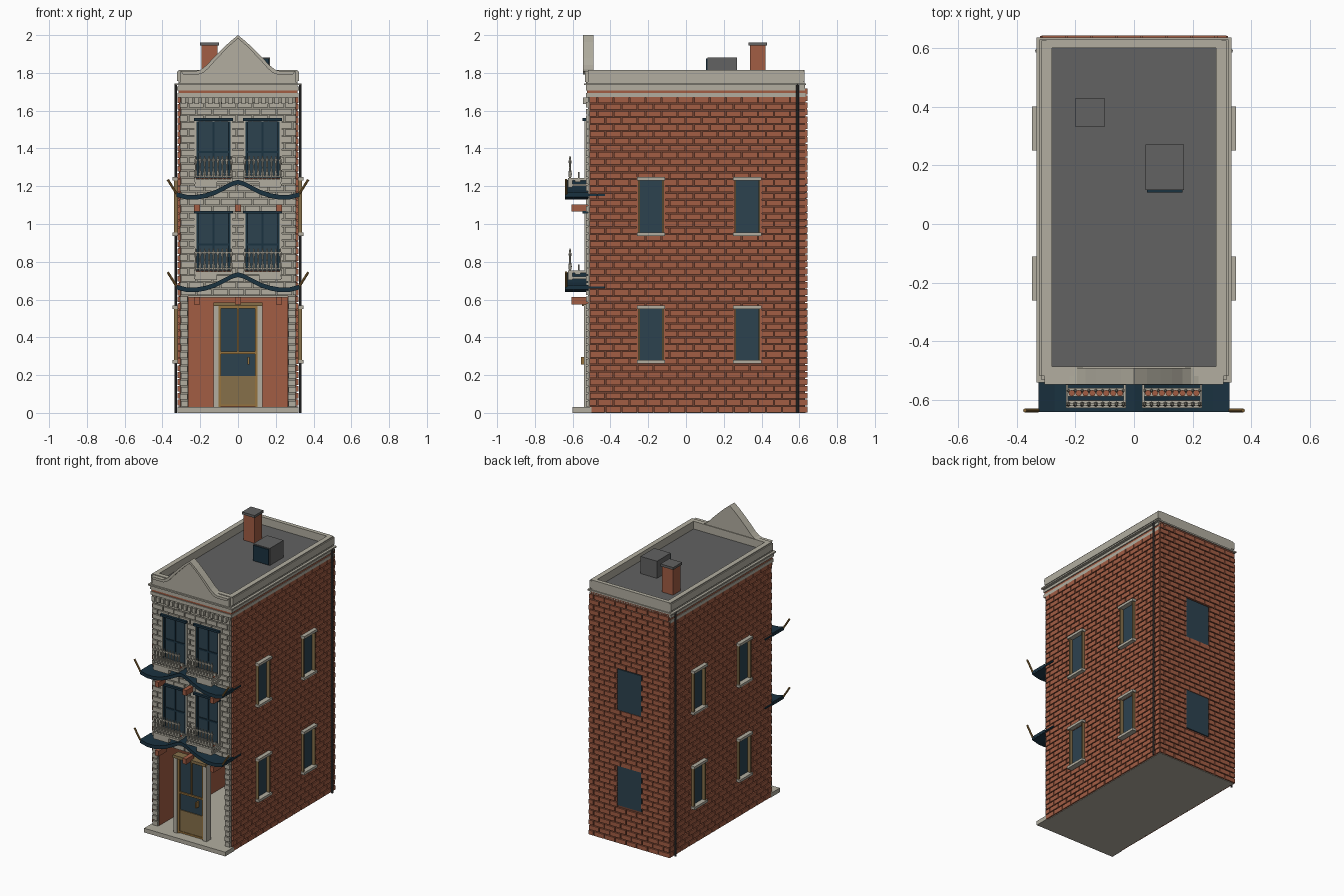
import bpy, bmesh
from mathutils import Matrix, Vector

if "Cube" in bpy.data.objects:
    bpy.data.objects.remove(bpy.data.objects["Cube"])


def material(name, r, g, b):
    lin = [((c / 255 + 0.055) / 1.055) ** 2.4 for c in (r, g, b)] + [1]
    m = bpy.data.materials.new(name)
    m.use_nodes = True
    m.diffuse_color = lin
    m.node_tree.nodes["Principled BSDF"].inputs["Base Color"].default_value = lin
    return m


BRICK = material("red brick", 162, 93, 68)
MORTAR = material("brown mortar", 112, 66, 50)
STONE = material("pale stone", 178, 174, 160)
JOINT = material("stone joint", 150, 146, 134)
ROOF = material("roof grey", 98, 98, 98)
GLASS = material("window glass", 44, 66, 79)
TEAL = material("dark teal", 26, 50, 64)
WOOD = material("golden wood", 150, 115, 62)
PANEL = material("tan panel", 134, 112, 74)
IRON = material("dark iron", 62, 62, 62)


def finish(name, bm, mat):
    bmesh.ops.recalc_face_normals(bm, faces=bm.faces)
    me = bpy.data.meshes.new(name)
    bm.to_mesh(me)
    bm.free()
    me.materials.append(mat)
    ob = bpy.data.objects.new(name, me)
    bpy.context.collection.objects.link(ob)
    return ob


def add_box(bm, a, b):
    a, b = Vector(a), Vector(b)
    size = [abs(p - q) for p, q in zip(a, b)]
    bmesh.ops.create_cube(bm, size=1, matrix=Matrix.Translation((a + b) / 2) @ Matrix.Diagonal((*size, 1)))


def boxes(name, mat, *pairs):
    bm = bmesh.new()
    for a, b in pairs:
        add_box(bm, a, b)
    return finish(name, bm, mat)


def add_rod(bm, a, b, r, r2=None, n=8):
    a, b = Vector(a), Vector(b)
    turn = (b - a).to_track_quat("Z", "Y").to_matrix().to_4x4()
    bmesh.ops.create_cone(bm, cap_ends=True, segments=n, radius1=r, radius2=r if r2 is None else r2,
                          depth=(b - a).length, matrix=Matrix.Translation((a + b) / 2) @ turn)


def extrude_profile(name, pts, y0, y1, mat):
    bm = bmesh.new()
    face = bm.faces.new([bm.verts.new((x, y0, z)) for x, z in pts])
    new = bmesh.ops.extrude_face_region(bm, geom=[face])["geom"]
    bmesh.ops.translate(bm, vec=(0, y1 - y0, 0), verts=[v for v in new if isinstance(v, bmesh.types.BMVert)])
    return finish(name, bm, mat)


def brick_field(name, mat, place, u0, u1, z0, z1, holes=()):
    """Lay raised bricks in staggered courses, leaving rectangular holes."""
    bm = bmesh.new()
    pitch, gap, depth = 0.085, 0.0065, 0.012
    rows = round((z1 - z0) / 0.0365)
    course = (z1 - z0) / rows
    for r in range(rows):
        low, high = z0 + r * course + gap / 2, z0 + (r + 1) * course - gap / 2
        mid = (low + high) / 2
        spans = [(u0, u1)]
        for ha, hb, hz0, hz1 in holes:
            if hz0 < mid < hz1:
                spans = [s for a, b in spans for s in ((a, min(b, ha)), (max(a, hb), b)) if s[1] - s[0] > 0.01]
        for a, b in spans:
            u = u0 - (pitch / 2 if r % 2 else 0)
            while u < b:
                left, right = max(u + gap / 2, a), min(u + pitch - gap / 2, b)
                if right - left > 0.008:
                    add_box(bm, place(left, low, 0), place(right, high, depth))
                u += pitch
    return finish(name, bm, mat)


# Shell: hollow ground floor with solid upper storeys
boxes("base_step", STONE, ((-.32, -.6, 0), (.32, -.5, .03)), ((-.27, -.5, 0), (.27, .59, .03)),
      ((-.31, -.5, 0), (.31, .632, .005)))
boxes("upper_core", MORTAR, ((-.31, -.51, .62), (.31, .63, 1.74)))
boxes("ground_walls", MORTAR, *[((s * .27, -.51, .005), (s * .31, .63, .62)) for s in (-1, 1)],
      ((-.27, .59, .005), (.27, .63, .62)))
boxes("room_lining", BRICK, *[((s * .263, -.51, .03), (s * .27, .59, .62)) for s in (-1, 1)],
      ((-.263, .58, .03), (.263, .59, .62)))
boxes("room_ceiling", STONE, ((-.263, -.51, .612), (.263, .58, .62)))
boxes("front_backing", JOINT, ((-.304, -.518, .62), (.304, -.51, 1.74)),
      *[((s * .265, -.518, .03), (s * .304, -.51, .62)) for s in (-1, 1)])

# Brickwork
WIN_Z = ((.27, .56), (.945, 1.24))
SIDE_Y = (-.185, .325)
side_holes = [(y - .075, y + .075, a, b) for y in SIDE_Y for a, b in WIN_Z]
for s, label in ((1, "left"), (-1, "right")):
    brick_field(label + "_bricks", BRICK, lambda u, z, d, s=s: (s * (.308 + d), u, z),
                -.512, .64, 0, 1.675, side_holes)
brick_field("back_bricks", BRICK, lambda u, z, d: (u, .63 + d, z), -.315, .315, 0, 1.72,
            [(-.095, .095, a, b) for a, b in WIN_Z])
FLOORS = (.745, 1.235)
front_holes = [(min(s * .03, s * .23), max(s * .03, s * .23), f, f + .32) for f in FLOORS for s in (-1, 1)]
front = lambda u, z, d: (u, -.518 - d, z)
brick_field("front_bricks", STONE, front, -.306, .306, .62, 1.65, front_holes)
for s, label in ((1, "left"), (-1, "right")):
    brick_field(label + "_entry_pier", STONE, front, *sorted((s * .265, s * .306)), .03, .62)

# Side windows with projecting surrounds, and plain rear windows
for s, label in ((1, "left"), (-1, "right")):
    for y in SIDE_Y:
        for a, b in WIN_Z:
            boxes(label + "_window_glass", GLASS, ((s * .305, y - .062, a), (s * .314, y + .062, b)))
            boxes(label + "_window_jambs", PANEL,
                  *[((s * .305, y + t * .059, a), (s * .338, y + t * .068, b)) for t in (-1, 1)])
            boxes(label + "_window_reveal", BRICK,
                  *[((s * .305, y + t * .068, a), (s * .32, y + t * .077, b)) for t in (-1, 1)])
            boxes(label + "_window_sill_lintel", STONE,
                  *[((s * .305, y - .075, z - .009), (s * .348, y + .075, z + .009)) for z in (a, b)])
boxes("rear_window_glass", GLASS, *[((-.095, .625, a), (.095, .637, b)) for a, b in WIN_Z])

# Front windows
for f in FLOORS:
    for s, label in ((1, "left"), (-1, "right")):
        c = s * .13
        boxes(label + "_front_glass", GLASS, ((c - .095, -.522, f), (c + .095, -.515, f + .315)))
        boxes(label + "_front_sash", TEAL, ((c - .005, -.527, f), (c + .005, -.515, f + .315)),
              ((c - .09, -.527, f + .14), (c + .09, -.515, f + .152)),
              *[((c + t * .078, -.53, f), (c + t * .09, -.515, f + .315)) for t in (-1, 1)],
              ((c - .103, -.548, f + .31), (c + .103, -.515, f + .325)))
        boxes(label + "_front_surround", STONE,
              *[((c + t * .09, -.537, f), (c + t * .102, -.515, f + .31)) for t in (-1, 1)])

# Balconies: sill planks, corbel, railing with turned balusters, low pots
BALUSTER = ((0, .004), (.03, .0095), (.062, .004), (.095, .0075), (.125, .003))
for f in FLOORS:
    for s, label in ((1, "left"), (-1, "right")):
        c = s * .13
        boxes(label + "_balcony", STONE, ((c - .1, -.626, f - .012), (c + .1, -.602, f + .003)),
              ((c - .1, -.588, f - .012), (c + .1, -.558, f - .004)),
              ((s * .11, -.626, f - .042), (s * .228, -.6, f - .012)),
              ((c - .102, -.619, f + .015), (c + .102, -.609, f + .023)),
              ((c - .102, -.619, f + .1), (c + .102, -.609, f + .107)))
        boxes(label + "_balcony_ends", STONE,
              *[((c + t * .094, -.626, f + z), (c + t * .102, -.518, f + z + .012))
                for t in (-1, 1) for z in (-.035, -.004)])
        bm, pots = bmesh.new(), bmesh.new()
        for i in range(9):
            x = c - .094 + i * .0235
            for (z0, r0), (z1, r1) in zip(BALUSTER, BALUSTER[1:]):
                add_rod(bm, (x, -.614, f + z0), (x, -.614, f + z1), r0, r1, 6)
            add_rod(bm, (x, -.568, f - .006), (x, -.568, f + .04), .006, .003, 6)
            if i < 8:
                add_rod(pots, (x + .012, -.576, f - .008), (x + .012, -.576, f + .008), .008, .011)
        finish(label + "_balusters", bm, STONE)
        finish(label + "_flower_pots", pots, BRICK)

# Swept awnings with poles, side rails and beam ends
half = [(0, .074), (.03, .066), (.07, .045), (.12, .02), (.17, .003), (.22, -.006), (.27, -.006), (.325, .008)]
wave = [(-x, z) for x, z in half[:0:-1]] + half
for f in FLOORS:
    z0 = f - .075
    top = [(x, z0 + z) for x, z in wave]
    extrude_profile("awning", top + [(x, z - .025) for x, z in reversed(top)], -.64, -.515, TEAL)
    boxes("awning_side_rails", TEAL,
          *[((s * .318, -.64, z0 - .012), (s * .326, -.43, z0 - .002)) for s in (-1, 1)])
    bm = bmesh.new()
    for s in (-1, 1):
        add_rod(bm, (s * .325, -.635, z0), (s * .372, -.635, z0 + .075), .0065)
    finish("awning_poles", bm, WOOD)
    boxes("beam_ends", BRICK, *[((x - .015, -.605, f - .17), (x + .015, -.515, f - .132)) for x in (-.217, 0, .217)])

# Front door
boxes("door_casing", STONE, *[((s * .103, -.54, .03), (s * .13, -.49, .57)) for s in (-1, 1)])
boxes("door_lintel", PANEL, ((-.13, -.55, .565), (.13, -.49, .585)))
boxes("door_glass", GLASS, ((-.1, -.52, .195), (.1, -.51, .565)))
boxes("door_panel", PANEL, ((-.095, -.526, .045), (.095, -.505, .195)))
boxes("door_frame", WOOD, *[((s * .09, -.533, .03), (s * .103, -.5, .565)) for s in (-1, 1)],
      *[((-.103, -.53, z), (.103, -.5, z + .012)) for z in (.033, .312, .553)],
      ((-.004, -.53, .315), (.004, -.5, .56)))
boxes("door_handle", WOOD, ((.05, -.556, .255), (.06, -.525, .295)))

# Cornice, dentils and parapet
boxes("cornice", STONE, ((-.32, -.53, 1.67), (.32, .632, 1.693)), ((-.322, -.53, 1.708), (.322, .63, 1.727)),
      ((-.333, -.54, 1.735), (.333, .635, 1.745)), ((-.316, -.53, 1.727), (.316, .628, 1.752)))
boxes("cornice_brick_band", BRICK, ((-.316, -.524, 1.693), (.316, .63, 1.708)))
boxes("dentils", STONE, *[((-.3 + i * .0353, -.545, 1.635), (-.277 + i * .0353, -.518, 1.67)) for i in range(17)])
boxes("parapet", STONE, *[((s * .28, -.518, 1.75), (s * .315, .625, 1.815)) for s in (-1, 1)],
      *[((s * .3, -.518, 1.758), (s * .322, .628, 1.808)) for s in (-1, 1)],
      ((-.3, .6, 1.75), (.3, .628, 1.815)), ((-.3, -.518, 1.75), (.3, -.485, 1.815)))
boxes("roof_deck", ROOF, ((-.285, -.49, 1.745), (.285, .605, 1.76)))

# Curved front pediment with raised rim
rim = [(.305, 1.81), (.22, 1.81), (.195, 1.818), (.165, 1.842), (.13, 1.88), (.09, 1.92), (.045, 1.963)]
outline = [(-x, z) for x, z in rim] + [(0, 2.0)] + rim[::-1]
extrude_profile("pediment", [(-.305, 1.752)] + outline + [(.305, 1.752)], -.535, -.49, STONE)
extrude_profile("pediment_rim", outline + [(x * .95, z - .018) for x, z in reversed(outline)], -.546, -.49, STONE)

# Chimney, roof unit and drainpipes
boxes("chimney", BRICK, ((-.192, .338, 1.755), (-.108, .422, 1.945)))
boxes("chimney_cap", ROOF, ((-.2, .33, 1.945), (-.1, .43, 1.962)))
boxes("roof_unit", ROOF, ((.04, .115, 1.755), (.17, .27, 1.882)))
boxes("roof_unit_grille", TEAL, ((.045, .107, 1.765), (.165, .115, 1.875)))
bm = bmesh.new()
for s in (-1, 1):
    add_rod(bm, (s * .33, .59, 0), (s * .33, .59, 1.745), .007)
finish("drainpipes", bm, IRON)
